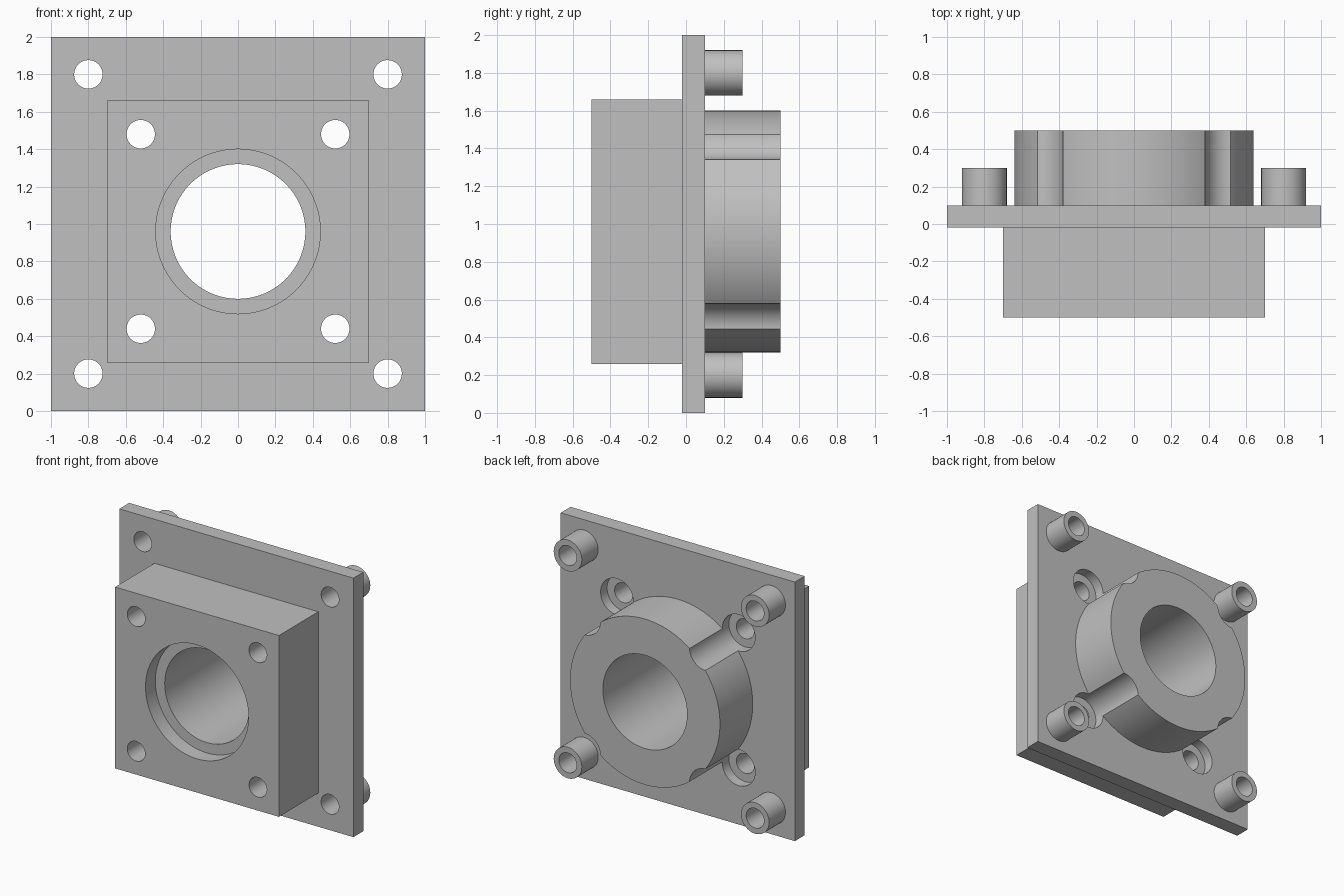
import bpy
import bmesh
import math

cube = bpy.data.objects.get("Cube")
if cube:
    bpy.data.objects.remove(cube, do_unlink=True)

MID = 0.96            # height of the bore axis
SCREW, POST = 0.52, 0.80   # offsets of the screw holes and corner posts
HOLE = 0.076          # radius of the small holes

grey = bpy.data.materials.new("metal grey")
grey.use_nodes = True
colour = (0.53, 0.53, 0.53, 1)
grey.diffuse_color = colour
grey.node_tree.nodes["Principled BSDF"].inputs["Base Color"].default_value = colour


def add_box(bm, half, y0, y1, z):
    """Square block between two depths."""
    verts = bmesh.ops.create_cube(bm, size=1)["verts"]
    bmesh.ops.scale(bm, vec=(2 * half, y1 - y0, 2 * half), verts=verts)
    bmesh.ops.translate(bm, vec=(0, (y0 + y1) / 2, z), verts=verts)


def add_turned(bm, x, z, profile, sides=64):
    """Solid turned about a front-to-back axis from (radius, y) points."""
    rings = []
    for r, y in profile:
        angles = [2 * math.pi * i / sides for i in range(sides)]
        rings.append([bm.verts.new((x + r * math.cos(a), y, z + r * math.sin(a)))
                      for a in angles])
    for a, b in zip(rings, rings[1:]):
        for i in range(sides):
            j = (i + 1) % sides
            bm.faces.new((a[i], a[j], b[j], b[i]))
    bm.faces.new(rings[0])
    bm.faces.new(rings[-1])


def finish(bm, name):
    bmesh.ops.recalc_face_normals(bm, faces=bm.faces)
    mesh = bpy.data.meshes.new(name)
    bm.to_mesh(mesh)
    bm.free()
    mesh.materials.append(grey)
    obj = bpy.data.objects.new(name, mesh)
    bpy.context.collection.objects.link(obj)
    return obj


corners = [(sx, sz) for sx in (-1, 1) for sz in (-1, 1)]

# Cutter: stepped main bore, stepped screw holes, plain post holes
bm = bmesh.new()
add_turned(bm, 0, MID, [(0.44, -0.7), (0.44, -0.38), (0.36, -0.38), (0.36, 0.7)], 128)
for sx, sz in corners:
    add_turned(bm, sx * SCREW, MID + sz * SCREW,
               [(HOLE, -0.7), (HOLE, 0.02), (0.14, 0.02), (0.14, 0.7)])
    add_turned(bm, sx * POST, 1 + sz * POST, [(HOLE, -0.7), (HOLE, 0.7)])
cutter = finish(bm, "hole_cutter")
cutter.hide_render = True

parts = []

# Flange plate
bm = bmesh.new()
add_box(bm, 1, -0.02, 0.10, 1)
parts.append(finish(bm, "flange_plate"))

# Square block at the front
bm = bmesh.new()
add_box(bm, 0.70, -0.50, -0.02, MID)
parts.append(finish(bm, "front_block"))

# Round boss at the back
bm = bmesh.new()
add_turned(bm, 0, MID, [(0.64, 0.10), (0.64, 0.50)], 128)
parts.append(finish(bm, "rear_boss"))

# Corner posts
for sx, sz in corners:
    bm = bmesh.new()
    add_turned(bm, sx * POST, 1 + sz * POST, [(0.12, 0.10), (0.12, 0.30)])
    side = "left" if sx > 0 else "right"
    parts.append(finish(bm, f"{'upper' if sz > 0 else 'lower'}_{side}_post"))

# Cut the holes
for obj in parts:
    mod = obj.modifiers.new("holes", "BOOLEAN")
    mod.operation = "DIFFERENCE"
    mod.solver = "EXACT"
    mod.object = cutter
    bpy.context.view_layer.update()
    result = obj.evaluated_get(bpy.context.evaluated_depsgraph_get())
    mesh = bpy.data.meshes.new_from_object(result)
    obj.modifiers.clear()
    obj.data = mesh
    mesh.name = obj.name

bpy.data.objects.remove(cutter, do_unlink=True)
bpy.context.view_layer.update()

# Smooth the round walls
bpy.ops.object.select_all(action="DESELECT")
for obj in parts:
    obj.select_set(True)
bpy.context.view_layer.objects.active = parts[0]
bpy.ops.object.shade_smooth_by_angle(angle=math.radians(30))
